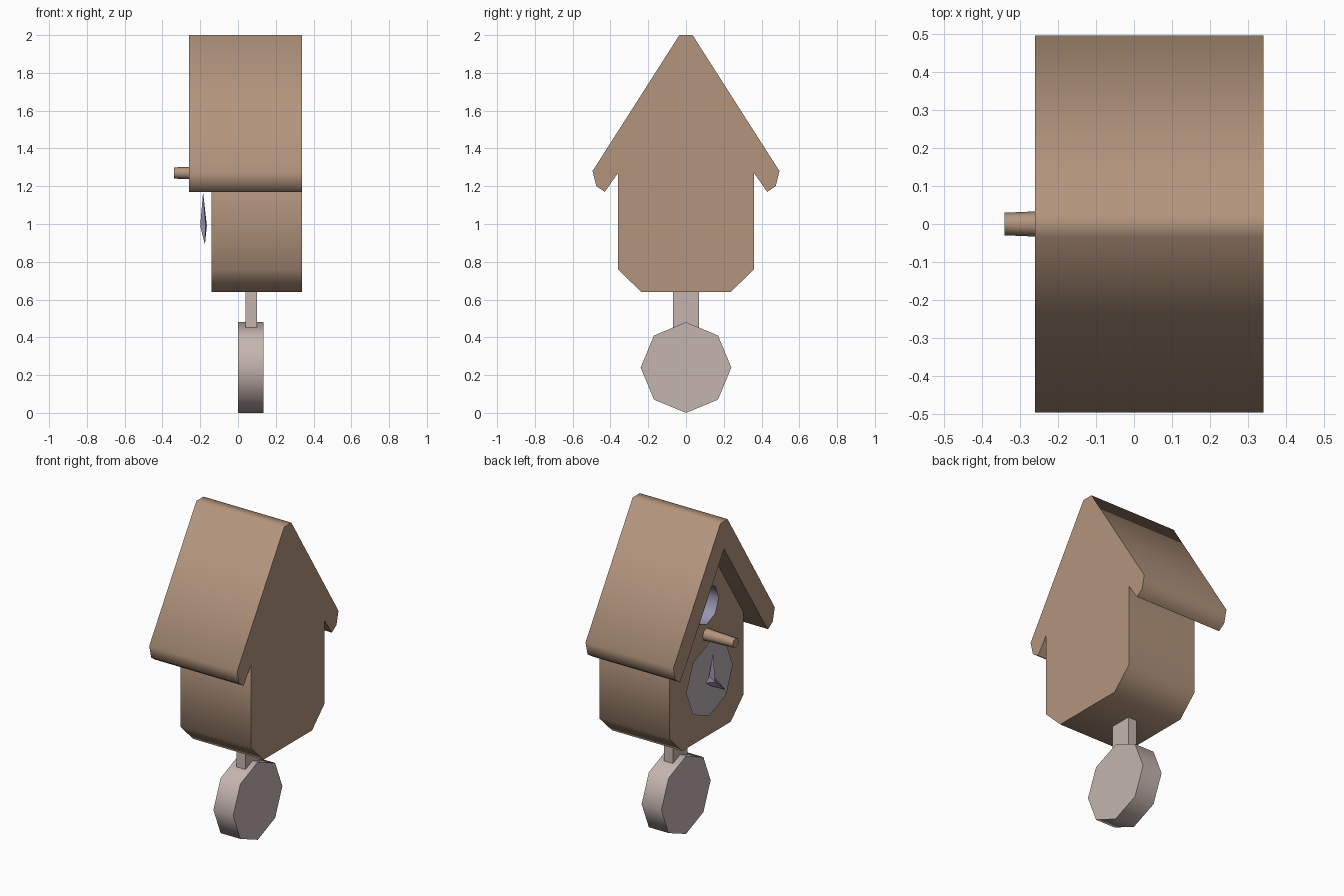
import bpy, bmesh, math

cube = bpy.data.objects.get("Cube")
if cube:
    bpy.data.objects.remove(cube, do_unlink=True)


def material(name, rgb):
    mat = bpy.data.materials.new(name)
    mat.use_nodes = True
    mat.diffuse_color = (*rgb, 1)
    mat.node_tree.nodes["Principled BSDF"].inputs["Base Color"].default_value = (*rgb, 1)
    return mat


wood = material("warm wood", (0.45, 0.30, 0.205))
pale = material("pale metal", (0.555, 0.46, 0.43))
dial = material("dial grey", (0.48, 0.42, 0.435))
lavender = material("lavender grey", (0.32, 0.295, 0.45))


def finish(name, bm, mats, smooth=True):
    bmesh.ops.recalc_face_normals(bm, faces=bm.faces)
    mesh = bpy.data.meshes.new(name)
    bm.to_mesh(mesh)
    bm.free()
    obj = bpy.data.objects.new(name, mesh)
    bpy.context.collection.objects.link(obj)
    for mat in mats:
        mesh.materials.append(mat)
    if smooth:
        shade(obj)
    return obj


def activate(obj):
    bpy.ops.object.select_all(action="DESELECT")
    obj.select_set(True)
    bpy.context.view_layer.objects.active = obj


def shade(obj):
    activate(obj)
    bpy.ops.object.shade_smooth_by_angle(angle=math.radians(63))


def prism(name, profile, x0, x1, mats, smooth=True, taper=None):
    """Extrude a (y, z) profile along x; taper scales the x1 end about a centre z."""
    bm = bmesh.new()
    scale, zc = taper or (1, 0)
    near = [bm.verts.new((x0, y, z)) for y, z in profile]
    far = [bm.verts.new((x1, y * scale, zc + (z - zc) * scale)) for y, z in profile]
    bm.faces.new(near)
    bm.faces.new(far)
    n = len(profile)
    for i in range(n):
        j = (i + 1) % n
        bm.faces.new((near[i], near[j], far[j], far[i]))
    return finish(name, bm, mats, smooth)


def octagon(r, zc):
    return [(r * math.sin(i * math.pi / 4), zc + r * math.cos(i * math.pi / 4))
            for i in range(8)]


def mirrored(half):
    return half + [(-y, z) for y, z in reversed(half) if y > 0]


# House body with gable top and chamfered bottom
body = prism("house_body",
             mirrored([(0, 1.83), (0.36, 1.27), (0.36, 0.76), (0.237, 0.64)]),
             -0.14, 0.34, [wood, lavender], smooth=False)

# Octagonal doorway cut into the gable
cutter = prism("doorway_cutter", octagon(0.12, 1.45), -0.3, 0.1,
               [wood, lavender], smooth=False)
cutter.hide_render = True
for face in cutter.data.polygons:
    face.material_index = 1
cut = body.modifiers.new("doorway", "BOOLEAN")
cut.operation = "DIFFERENCE"
cut.solver = "EXACT"
cut.object = cutter
activate(body)
bpy.ops.object.modifier_apply(modifier=cut.name)
bpy.data.objects.remove(cutter, do_unlink=True)
shade(body)

# Thick chevron roof with rounded eaves
outer = [(0.035, 2.0), (0.495, 1.28), (0.475, 1.2), (0.43, 1.17), (0.36, 1.27)]
prism("roof", outer + [(0, 1.83)] + [(-y, z) for y, z in reversed(outer)],
      -0.26, 0.34, [wood])

# Tapered perch below the doorway
prism("perch", octagon(0.038, 1.27), -0.14, -0.34, [wood], taper=(0.78, 1.27))

# Flat dial
bm = bmesh.new()
bm.faces.new([bm.verts.new((-0.16, y, z)) for y, z in octagon(0.228, 1.0)])
dial_obj = finish("dial", bm, [dial], smooth=False)
if dial_obj.data.polygons[0].normal.x > 0:
    dial_obj.data.flip_normals()

# Pair of hands, a faceted star with a raised centre
bm = bmesh.new()
outline = [(-0.185, 0, 1.17), (-0.172, -0.03, 1.0), (-0.175, -0.13, 0.89),
           (-0.172, 0, 0.96), (-0.175, 0.055, 1.0), (-0.172, 0.02, 1.03)]
ring = [bm.verts.new(p) for p in outline]
peak = bm.verts.new((-0.2, 0, 0.99))
back = bm.verts.new((-0.165, 0, 0.99))
for i, v in enumerate(ring):
    w = ring[(i + 1) % len(ring)]
    bm.faces.new((v, w, peak))
    bm.faces.new((w, v, back))
finish("clock_hands", bm, [lavender], smooth=False)

# Pendulum rod and octagonal bob
prism("pendulum_rod", [(0.07, 0.45), (0.07, 0.66), (-0.07, 0.66), (-0.07, 0.45)],
      0.04, 0.1, [pale])
prism("pendulum_bob", octagon(0.24, 0.24), 0.0, 0.135, [pale])
